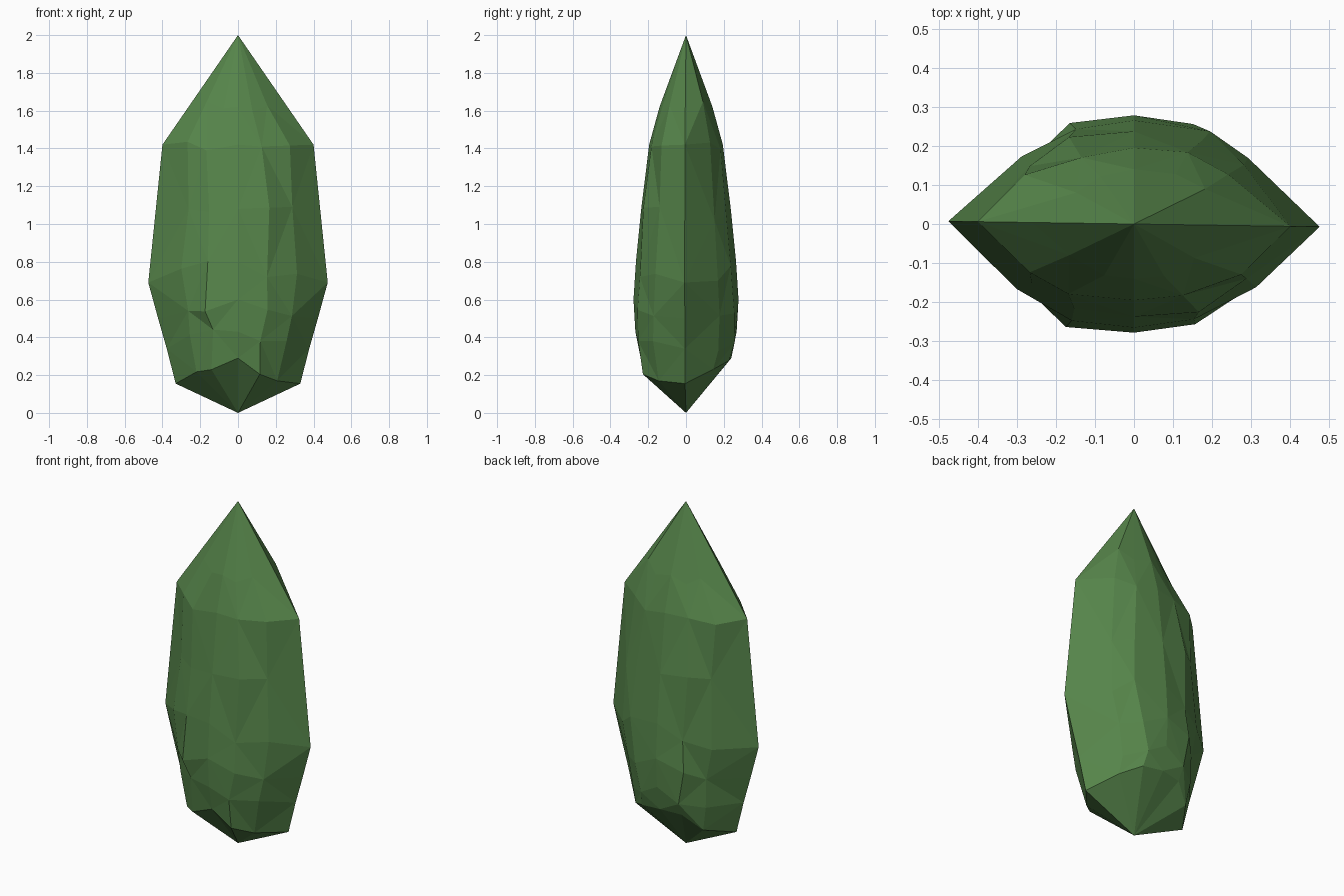
import bpy, bmesh, random

if "Cube" in bpy.data.objects:
    bpy.data.objects.remove(bpy.data.objects["Cube"])

random.seed(7)

green = bpy.data.materials.new("leaf green")
green.diffuse_color = (0.093, 0.235, 0.069, 1)
green.use_nodes = True
green.node_tree.nodes["Principled BSDF"].inputs["Base Color"].default_value = green.diffuse_color

# Rows from bottom to top: rim half width, rim height, ridge height, ridge depth
ROWS = [(0.33, 0.155, 0.29, 0.24), (0.377, 0.34, 0.43, 0.268),
        (0.423, 0.50, 0.60, 0.278), (0.475, 0.69, 0.80, 0.265),
        (0.438, 1.05, 1.08, 0.237), (0.40, 1.42, 1.42, 0.195),
        (0.262, 1.62, 1.62, 0.14)]
# Columns from left rim to right rim: width fraction, depth fraction
HALF = [(1.0, 0.0), (0.64, 0.64), (0.36, 0.93)]
COLS = [(-f, d) for f, d in HALF] + [(0.0, 1.0)] + [(f, d) for f, d in reversed(HALF)]

bm = bmesh.new()
bottom = bm.verts.new((0, 0, 0))
top = bm.verts.new((0, 0, 2))
rims = [{f: bm.verts.new((f * w, -0.015 * f * w, zr)) for f in (-1.0, 1.0)}
        for w, zr, zc, d in ROWS]


def row_verts(i, side):
    """One cross-section of a face, lightly chipped between rim and ridge."""
    w, zr, zc, depth = ROWS[i]
    out = []
    for f, d in COLS:
        if abs(f) == 1.0:
            out.append(rims[i][f])
            continue
        j = 0.0 if f == 0 else 1.0
        x = f * w + j * random.uniform(-0.025, 0.025)
        y = depth * d - j * random.uniform(-0.006, 0.012)
        z = zc + (zr - zc) * abs(f) + j * random.uniform(-0.045, 0.045)
        out.append(bm.verts.new((x, side * y, z)))
    return out


def face(vs, side):
    bm.faces.new(vs if side < 0 else vs[::-1])


# Front and back faceted shells share the sharp rim and both tips
for side in (-1, 1):
    grid = [row_verts(i, side) for i in range(len(ROWS))]
    n = len(COLS)
    for c in range(n - 1):
        face([bottom, grid[0][c + 1], grid[0][c]], side)
        face([top, grid[-1][c], grid[-1][c + 1]], side)
        for r in range(len(grid) - 1):
            a, b = grid[r][c], grid[r][c + 1]
            e, g = grid[r + 1][c + 1], grid[r + 1][c]
            if (r + c) % 2:
                face([a, b, e], side)
                face([a, e, g], side)
            else:
                face([a, b, g], side)
                face([b, e, g], side)

bmesh.ops.recalc_face_normals(bm, faces=bm.faces[:])
mesh = bpy.data.meshes.new("faceted_leaf")
bm.to_mesh(mesh)
bm.free()
mesh.materials.append(green)
bpy.context.collection.objects.link(bpy.data.objects.new("faceted_leaf", mesh))
